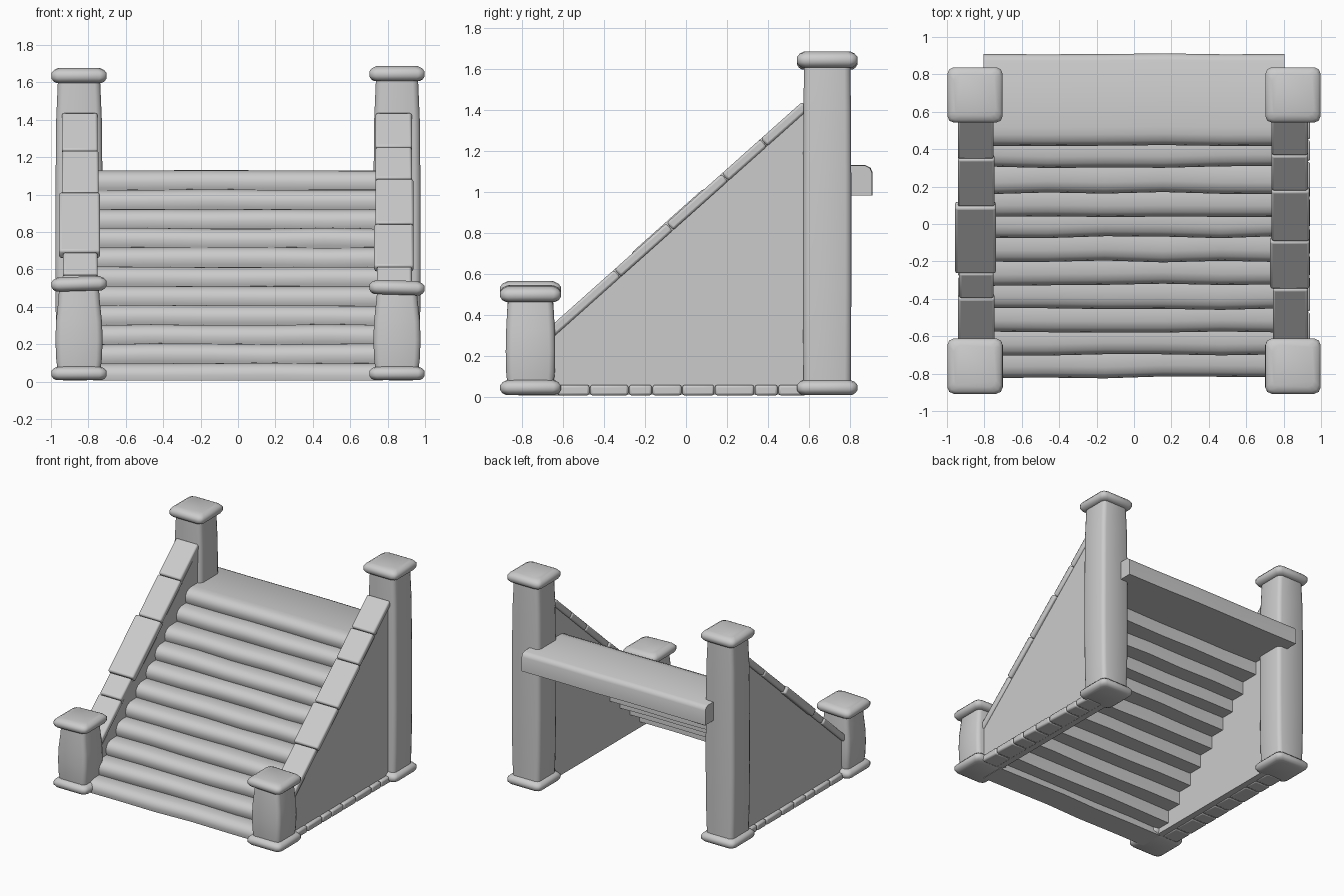
import bpy, bmesh, math, random
from mathutils import Matrix

if "Cube" in bpy.data.objects:
    bpy.data.objects.remove(bpy.data.objects["Cube"])

random.seed(4)
SLOPE = math.atan2(1.08, 1.21)


def finish(name, bm, bevel=0.0, segments=2, angle=40):
    bmesh.ops.recalc_face_normals(bm, faces=bm.faces)
    me = bpy.data.meshes.new(name)
    bm.to_mesh(me)
    bm.free()
    ob = bpy.data.objects.new(name, me)
    bpy.context.collection.objects.link(ob)
    if bevel:
        mod = ob.modifiers.new("bevel", 'BEVEL')
        mod.width, mod.segments = bevel, segments
    bpy.ops.object.select_all(action='DESELECT')
    ob.select_set(True)
    bpy.context.view_layer.objects.active = ob
    bpy.ops.object.shade_smooth_by_angle(angle=math.radians(angle))
    return ob


def loft(name, cx, cy, rings, cut):
    """Stack of square rings with cut corners; rings = (z, half x, half y)."""
    bm = bmesh.new()
    loops = []
    for z, hx, hy in rings:
        pts = []
        for sx, sy in ((1, 1), (-1, 1), (-1, -1), (1, -1)):
            a = (cx + sx * hx, cy + sy * (hy - cut))
            b = (cx + sx * (hx - cut), cy + sy * hy)
            m = (cx + sx * (hx - cut * .3), cy + sy * (hy - cut * .3))
            pts += [a, m, b] if sx * sy > 0 else [b, m, a]
        loops.append([bm.verts.new((x, y, z)) for x, y in pts])
    n = len(loops[0])
    for lo, hi in zip(loops, loops[1:]):
        for i in range(n):
            bm.faces.new((lo[i], lo[(i + 1) % n], hi[(i + 1) % n], hi[i]))
    bm.faces.new(loops[0])
    bm.faces.new(loops[-1])
    return finish(name, bm, angle=50)


def slab(name, cx, cy, z0, z1, tilt=0.0):
    """Pillow-shaped stone used for post bases and caps."""
    shape = ((0, .122), (.12, .138), (.32, .148), (.65, .148), (.85, .135), (1, .112))
    ob = loft(name, cx, cy, [(z0 + t * (z1 - z0), h, h) for t, h in shape], .035)
    zc = (z0 + z1) / 2
    ob.data.transform(Matrix.Translation((cx, cy, zc)) @ Matrix.Rotation(tilt, 4, 'Y')
                      @ Matrix.Translation((-cx, -cy, -zc)))


def block(name, size, loc, rot=0.0, bevel=.012):
    bm = bmesh.new()
    bmesh.ops.create_cube(bm, size=1)
    bm.transform(Matrix.Translation(loc) @ Matrix.Rotation(rot, 4, 'X')
                 @ Matrix.Diagonal((*size, 1)))
    return finish(name, bm, bevel)


def prism(name, profile, xs, wobble=0.0):
    """Closed y-z profile swept along x, with a slight hand-cut wobble."""
    bm = bmesh.new()
    loops = []
    for i, x in enumerate(xs):
        d = random.uniform(-wobble, wobble)
        e = random.uniform(-wobble, wobble) * .5
        loops.append([bm.verts.new((x, y + d, max(0.005, z + e) if wobble else z))
                      for y, z in profile])
    n = len(profile)
    for a, b in zip(loops, loops[1:]):
        for i in range(n):
            bm.faces.new((a[i], a[(i + 1) % n], b[(i + 1) % n], b[i]))
    bm.faces.new(loops[0])
    bm.faces.new(loops[-1])
    return finish(name, bm, angle=45)


# steps with rounded noses, the last one being the deep landing
fronts = [-.82, -.70, -.58, -.455, -.325, -.20, -.07, .04, .165, .305, .42]
for i, y in enumerate(fronts):
    top = .1 + i * .103
    last = i == len(fronts) - 1
    bottom = max(.005, top - .148)
    back = .91 if last else y + .2
    w = .805 if last else .775
    profile = [(y + .03, bottom), (y + .006, top - .095), (y, top - .065),
               (y + .006, top - .038), (y + .025, top - .015), (y + .06, top - .002),
               (y + .1, top), (back - .035, top), (back - .01, top - .012),
               (back, top - .035), (back, bottom)]
    prism("landing" if last else "step", profile,
          [w * t for t in (-1, -.6, -.2, .2, .6, 1)], .003 if last else .006)

for side in (-1, 1):
    x = side * .85
    # front post: short and bulging
    top = .505 if side < 0 else .485
    loft("front_post", x, -.76,
         [(.05, .113, .112), (.12, .122, .119), (.22, .126, .121), (.32, .123, .119),
          (.42, .112, .114), (top, .106, .108)], .03)
    slab("front_post_base", x, -.76, .008, .082)
    slab("front_post_cap", x, -.76, top - .02, top + .056, side * .03)
    # back post: tall
    loft("back_post", x, .69,
         [(.04, .116, .116), (.25, .123, .117), (.6, .127, .118), (1.0, .126, .118),
          (1.4, .122, .116), (1.63, .112, .113)], .03)
    slab("back_post_base", x, .69, .008, .082)
    slab("back_post_cap", x, .69, 1.602 + .005 * side, 1.682 + .005 * side)
    # triangular side wall
    prism("side_wall", [(-.70, .01), (.62, .01), (.62, 1.425), (-.70, .245)],
          [side * .755, side * .915])
    # foot stones along the wall
    ys = [-.63, -.47, -.28, -.165, -.02, .14, .335, .45, .59]
    for a, b in zip(ys, ys[1:]):
        block("foot_stone", (.14, b - a - .004, .052), (side * .872, (a + b) / 2, .031))
    # sloping coping stones: start y, end y, inner x, outer x
    if side < 0:
        stones = [(-.68, -.385, .745, .94), (-.385, -.25, .75, .935), (-.25, .105, .738, .957),
                  (.105, .36, .745, .942), (.36, .585, .75, .942)]
    else:
        stones = [(-.68, -.335, .742, .93), (-.335, -.08, .728, .938), (-.08, .19, .735, .938),
                  (.19, .38, .735, .93), (.38, .585, .735, .93)]
    for a, b, xi, xo in stones:
        y = (a + b) / 2
        z = .30 + math.tan(SLOPE) * (y + .64) + .03
        thick = .058 if xo - xi > .215 else .048
        block("coping_stone", (xo - xi, (b - a) / math.cos(SLOPE) - .003, thick),
              (side * (xi + xo) / 2, y, z), SLOPE)
